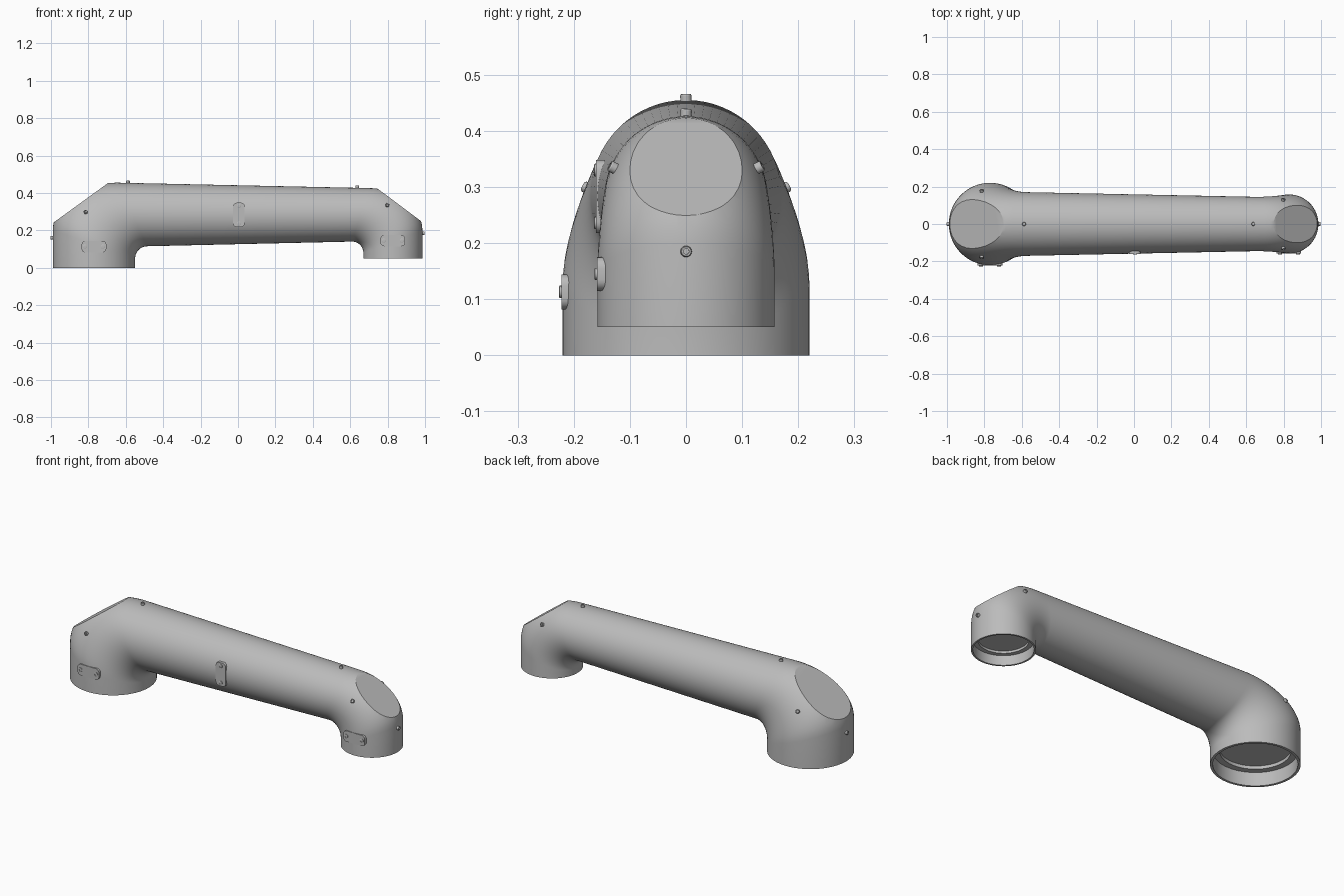
import bpy, bmesh, math
from mathutils import Vector, Matrix
from mathutils.bvhtree import BVHTree

cube = bpy.data.objects.get("Cube")
if cube:
    bpy.data.objects.remove(cube)

SEG, STEPS = 64, 14

grey = bpy.data.materials.new("light_grey")
grey.use_nodes = True
colour = (0.5, 0.5, 0.5, 1)
grey.diffuse_color = colour
grey.node_tree.nodes["Principled BSDF"].inputs["Base Color"].default_value = colour


def finish(name, bm, smooth=True):
    bmesh.ops.recalc_face_normals(bm, faces=bm.faces)
    mesh = bpy.data.meshes.new(name)
    bm.to_mesh(mesh)
    bm.free()
    obj = bpy.data.objects.new(name, mesh)
    bpy.context.collection.objects.link(obj)
    mesh.materials.append(grey)
    if smooth:
        bpy.ops.object.select_all(action='DESELECT')
        obj.select_set(True)
        bpy.context.view_layer.objects.active = obj
        bpy.ops.object.shade_smooth_by_angle(angle=math.radians(30))
    return obj


def ring(bm, inner, outer, half_width):
    # Ellipse spanning two points in the xz plane, half_width deep in y
    a, b = Vector((inner[0], 0, inner[1])), Vector((outer[0], 0, outer[1]))
    mid, arm = (a + b) / 2, (b - a) / 2
    side = Vector((0, half_width, 0))
    turn = 2 * math.pi / SEG
    return [bm.verts.new(mid + arm * math.cos(i * turn) + side * math.sin(i * turn))
            for i in range(SEG)]


def bridge(bm, rings):
    for r, s in zip(rings, rings[1:]):
        for i in range(SEG):
            j = (i + 1) % SEG
            bm.faces.new((r[i], r[j], s[j], s[i]))


def elbow(bm, sign, x, radius, base, fillet, bottom, top, bend_x, tube_width):
    # Rings from the socket mouth round the bend; sign is the end's side of x
    inner_x, outer_x = x - sign * radius, x + sign * radius
    corner = inner_x - sign * fillet
    rings = [ring(bm, (inner_x, base), (outer_x, base), radius)]
    for k in range(STEPS + 1):
        t = k / STEPS
        c, s = math.cos(t * math.pi / 2), math.sin(t * math.pi / 2)
        inner = (corner + sign * fillet * c, bottom - fillet + fillet * s)
        outer = (bend_x + sign * abs(outer_x - bend_x) * c, 0.2 + (top - 0.2) * s)
        blend = t * t * (3 - 2 * t)
        rings.append(ring(bm, inner, outer, radius + (tube_width - radius) * blend))
    return rings


def slice_off(bm, low, high, sign):
    # Flat oval facet on the outside of a bend
    low, high = Vector((low[0], 0, low[1])), Vector((high[0], 0, high[1]))
    run = high - low
    normal = Vector((sign * abs(run.z), 0, abs(run.x))).normalized()
    cut = bmesh.ops.bisect_plane(bm, geom=bm.verts[:] + bm.edges[:] + bm.faces[:],
                                 plane_co=low, plane_no=normal, clear_outer=True)
    edges = [e for e in cut["geom_cut"] if isinstance(e, bmesh.types.BMEdge)]
    bmesh.ops.edgeloop_fill(bm, edges=edges)


def recess(bm, mouth, base, radius):
    # Stepped socket closed by a flat disc
    x = sum(v.co.x for v in mouth) / SEG
    sign = 1 if mouth[0].co.x > x else -1
    rings = [mouth]
    for scale, depth in ((0.94, 0), (0.94, 0.34), (0.79, 0.34), (0.79, 0.42)):
        r, z = radius * scale, base + radius * depth
        rings.append(ring(bm, (x - sign * r, z), (x + sign * r, z), r))
    bridge(bm, rings)
    bm.faces.new(rings[-1])


# Tube with a socket at each end
bm = bmesh.new()
big = elbow(bm, -1, -0.77, 0.22, 0, 0.065, 0.115, 0.455, -0.65, 0.17)
small = elbow(bm, 1, 0.828, 0.158, 0.05, 0.06, 0.14, 0.426, 0.70, 0.145)
bridge(bm, big + small[::-1])
recess(bm, big[0], 0, 0.22)
recess(bm, small[0], 0.05, 0.158)
slice_off(bm, (-0.975, 0.25), (-0.695, 0.453), -1)
slice_off(bm, (0.978, 0.25), (0.745, 0.424), 1)
bmesh.ops.recalc_face_normals(bm, faces=bm.faces)
surface = BVHTree.FromBMesh(bm)
finish("tube_body", bm)


def screw(name, point, normal, radius=0.01, height=0.014):
    # Round head with a hollow in its top
    bm = bmesh.new()
    rings = []
    for scale, z in ((1, -0.01), (1, height * 0.8), (0.85, height),
                     (0.5, height), (0.5, height * 0.5)):
        rings.append([bm.verts.new((radius * scale * math.cos(i * math.pi / 8),
                                    radius * scale * math.sin(i * math.pi / 8), z))
                      for i in range(16)])
    for r, s in zip(rings, rings[1:]):
        for i in range(16):
            j = (i + 1) % 16
            bm.faces.new((r[i], r[j], s[j], s[i]))
    bm.faces.new(rings[0])
    bm.faces.new(rings[-1])
    turn = normal.to_track_quat('Z', 'Y').to_matrix().to_4x4()
    bm.transform(Matrix.Translation(point) @ turn)
    finish(name, bm)


def plate(name, x, front, z, width, height, depth):
    # Rounded plate with a screw near each end
    bm = bmesh.new()
    r = 0.02
    outline = []
    for q, (sx, sz) in enumerate(((1, 1), (-1, 1), (-1, -1), (1, -1))):
        for k in range(6):
            a = (q + k / 5) * math.pi / 2
            outline.append(bm.verts.new((x + sx * (width / 2 - r) + r * math.cos(a), front,
                                         z + sz * (height / 2 - r) + r * math.sin(a))))
    face = bm.faces.new(outline)
    out = bmesh.ops.extrude_face_region(bm, geom=[face])
    bmesh.ops.translate(bm, vec=(0, depth, 0),
                        verts=[v for v in out["geom"] if isinstance(v, bmesh.types.BMVert)])
    finish(name, bm)
    reach = max(width, height) / 2 - 0.018
    for n, s in (("a", -1), ("b", 1)):
        dx, dz = (reach * s, 0) if width > height else (0, reach * s)
        screw(f"{name}_screw_{n}", Vector((x + dx, front, z + dz)),
              Vector((0, -1, 0)), 0.011, 0.004)


plate("large_socket_plate", -0.77, -0.222, 0.113, 0.132, 0.062, 0.03)
plate("small_socket_plate", 0.828, -0.159, 0.145, 0.132, 0.06, 0.03)
plate("middle_plate", 0.005, -0.16, 0.283, 0.062, 0.13, 0.03)

# Screws seated on the tube surface
spots = {
    "large_top_screw": (-0.588, 0, 0.46), "small_top_screw": (0.638, 0, 0.44),
    "large_end_screw": (-1.0, 0, 0.16), "small_end_screw": (1.0, 0, 0.185),
    "large_front_screw": (-0.815, -0.18, 0.3), "large_back_screw": (-0.815, 0.18, 0.3),
    "small_front_screw": (0.8, -0.14, 0.34), "small_back_screw": (0.8, 0.14, 0.34),
}
for name, spot in spots.items():
    point, normal, _, _ = surface.find_nearest(Vector(spot))
    screw(name, point, normal, 0.01, 0.012)
